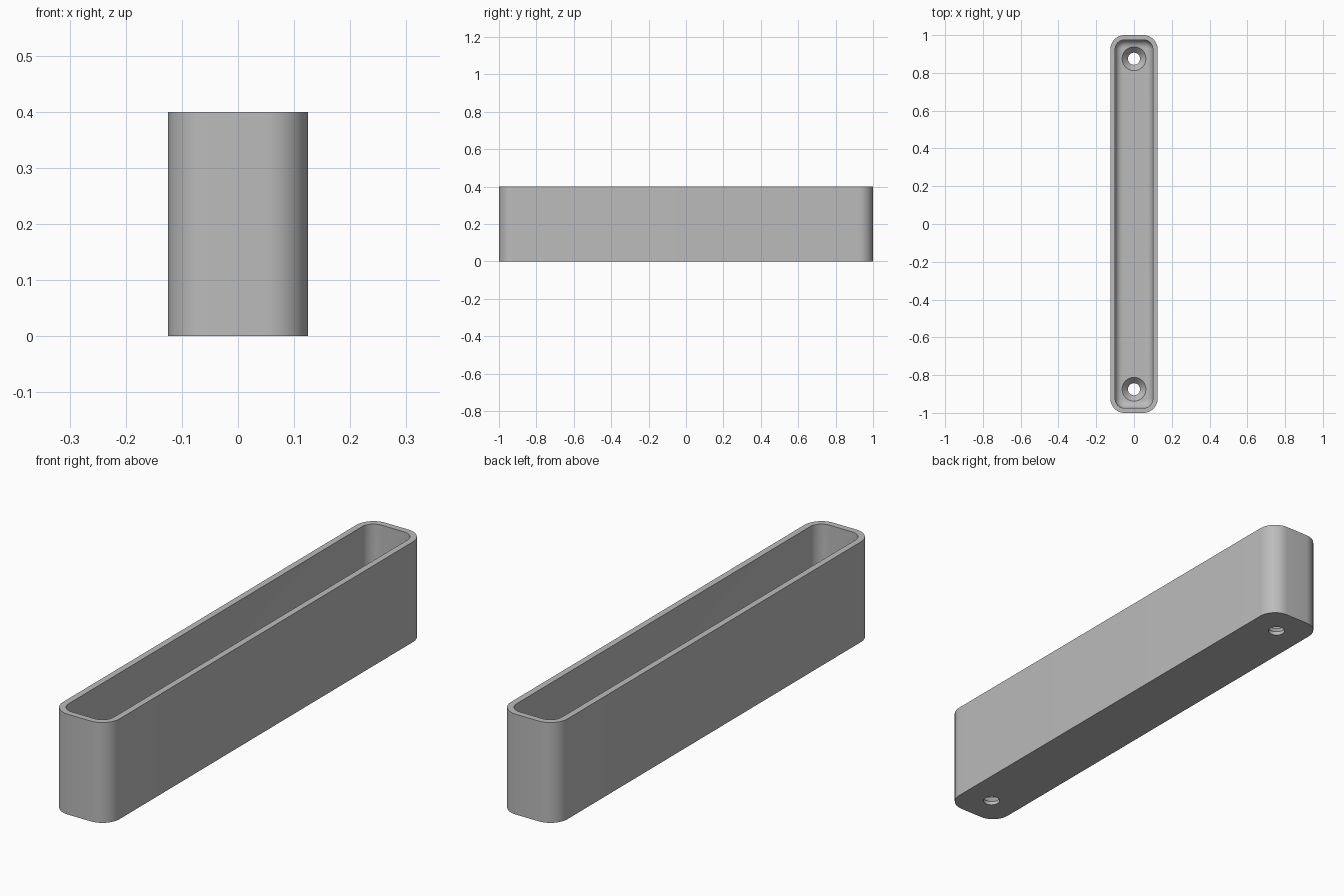
import bpy, bmesh, math

cube = bpy.data.objects.get("Cube")
if cube:
    bpy.data.objects.remove(cube, do_unlink=True)

WIDTH, LENGTH, HEIGHT = 0.25, 2.0, 0.4
CORNER, WALL, FLOOR, FILLET = 0.075, 0.025, 0.05, 0.04
HOLE_Y, HOLE_R, SINK_R = 0.875, 0.032, 0.063

grey = bpy.data.materials.new("plain grey")
grey.use_nodes = True
colour = (0.5, 0.5, 0.5, 1)
grey.diffuse_color = colour
grey.node_tree.nodes["Principled BSDF"].inputs["Base Color"].default_value = colour


def make_object(name, bm):
    bmesh.ops.recalc_face_normals(bm, faces=bm.faces)
    mesh = bpy.data.meshes.new(name)
    bm.to_mesh(mesh)
    bm.free()
    mesh.materials.append(grey)
    obj = bpy.data.objects.new(name, mesh)
    bpy.context.collection.objects.link(obj)
    return obj


def loft(bm, loops):
    """Bridge closed loops of points in order and cap both ends."""
    rings = [[bm.verts.new(p) for p in loop] for loop in loops]
    n = len(rings[0])
    for a, b in zip(rings, rings[1:]):
        for i in range(n):
            j = (i + 1) % n
            bm.faces.new((a[i], a[j], b[j], b[i]))
    bm.faces.new(rings[0])
    bm.faces.new(rings[-1])


def rounded_rect(inset, z, steps=12):
    """Rounded rectangle, shrunk concentrically by inset."""
    points = []
    for quarter, (sx, sy) in enumerate([(1, 1), (-1, 1), (-1, -1), (1, -1)]):
        cx, cy = sx * (WIDTH / 2 - CORNER), sy * (LENGTH / 2 - CORNER)
        for k in range(steps + 1):
            a = (quarter + k / steps) * math.pi / 2
            r = CORNER - inset
            points.append((cx + r * math.cos(a), cy + r * math.sin(a), z))
    return points


def circle(radius, y, z, n=48):
    return [(radius * math.cos(2 * math.pi * i / n),
             y + radius * math.sin(2 * math.pi * i / n), z) for i in range(n)]


# Open tray: outer wall, rim, inner wall, filleted floor
loops = [rounded_rect(0, 0), rounded_rect(0, HEIGHT), rounded_rect(WALL, HEIGHT)]
for k in range(9):
    a = k / 8 * math.pi / 2
    loops.append(rounded_rect(WALL + FILLET * (1 - math.cos(a)),
                              FLOOR + FILLET * (1 - math.sin(a))))
bm = bmesh.new()
loft(bm, loops)
tray = make_object("tray", bm)

# Countersunk screw holes at both ends
bm = bmesh.new()
for y in (-HOLE_Y, HOLE_Y):
    loft(bm, [circle(HOLE_R, y, -0.05), circle(HOLE_R, y, 0.015),
              circle(SINK_R, y, FLOOR), circle(SINK_R, y, 0.15)])
cutter = make_object("screw_hole_cutter", bm)
cutter.hide_render = True

cut = tray.modifiers.new("screw holes", "BOOLEAN")
cut.operation = "DIFFERENCE"
cut.solver = "EXACT"
cut.object = cutter

# Bake the cut, drop the cutter and shade smooth
bpy.ops.object.select_all(action="DESELECT")
tray.select_set(True)
bpy.context.view_layer.objects.active = tray
bpy.ops.object.modifier_apply(modifier=cut.name)
bpy.data.objects.remove(cutter, do_unlink=True)
bpy.ops.object.shade_smooth_by_angle(angle=math.radians(30))
